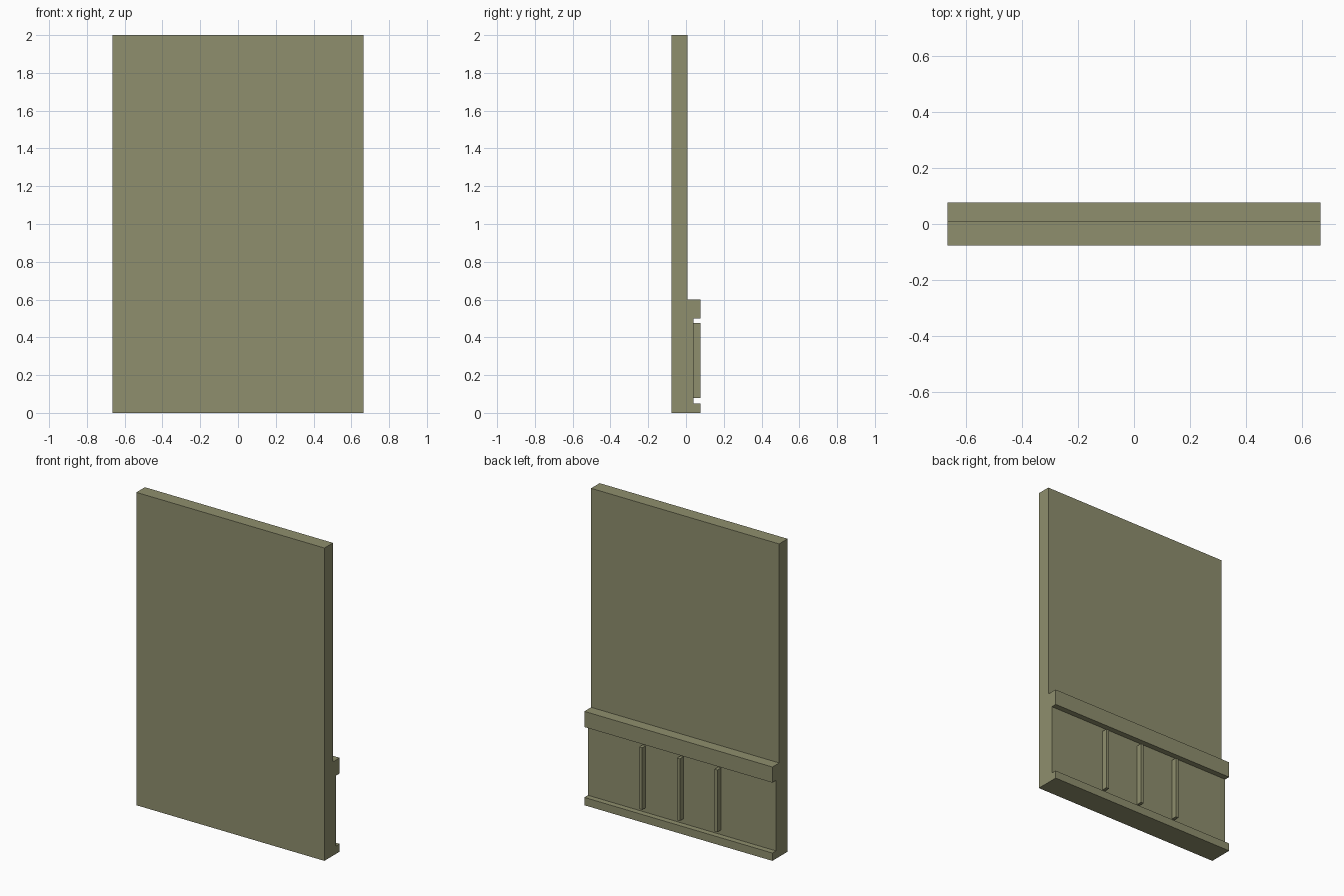
import bpy
import bmesh

cube = bpy.data.objects.get("Cube")
if cube:
    bpy.data.objects.remove(cube, do_unlink=True)

HALF_W, FRONT, BACK = 0.665, -0.077, 0.077
WALL_BACK, PANEL_BACK = 0.009, 0.041

olive = bpy.data.materials.new("olive_paint")
olive.use_nodes = True
colour = (0.275, 0.275, 0.155, 1)
olive.diffuse_color = colour
olive.node_tree.nodes["Principled BSDF"].inputs["Base Color"].default_value = colour


def extrude_profile(name, profile, x0, x1):
    """Extrude a closed (y, z) outline along x."""
    bm = bmesh.new()
    face = bm.faces.new([bm.verts.new((x0, y, z)) for y, z in profile])
    result = bmesh.ops.extrude_face_region(bm, geom=[face])
    verts = [v for v in result["geom"] if isinstance(v, bmesh.types.BMVert)]
    bmesh.ops.translate(bm, verts=verts, vec=(x1 - x0, 0, 0))
    bmesh.ops.recalc_face_normals(bm, faces=bm.faces)
    mesh = bpy.data.meshes.new(name)
    bm.to_mesh(mesh)
    bm.free()
    mesh.materials.append(olive)
    obj = bpy.data.objects.new(name, mesh)
    bpy.context.collection.objects.link(obj)
    return obj


# Wall slab with skirting rail, recessed panel and chair rail in one profile
extrude_profile("wall_panel", [
    (FRONT, 0), (BACK, 0), (BACK, 0.05), (PANEL_BACK, 0.05),
    (PANEL_BACK, 0.5), (BACK, 0.5), (BACK, 0.6), (WALL_BACK, 0.6),
    (WALL_BACK, 2), (FRONT, 2),
], -HALF_W, HALF_W)

# Upright battens standing on the recessed panel
for name, x in (("right", -0.266), ("middle", 0), ("left", 0.266)):
    extrude_profile(name + "_batten", [
        (PANEL_BACK, 0.08), (BACK, 0.08), (BACK, 0.477), (PANEL_BACK, 0.477),
    ], x - 0.01, x + 0.01)
